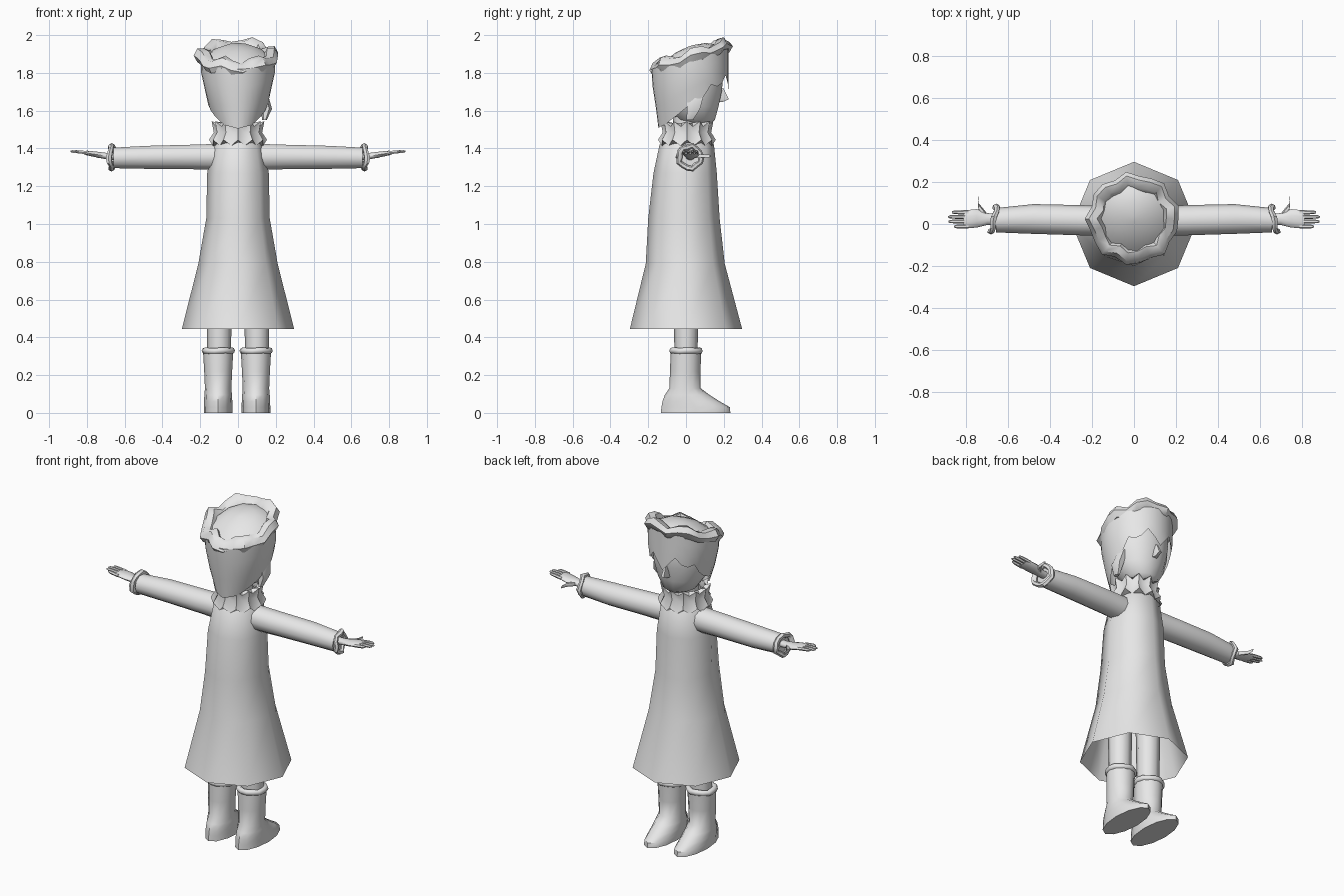
import bpy, bmesh, math
from mathutils import Vector

if "Cube" in bpy.data.objects:
    bpy.data.objects.remove(bpy.data.objects["Cube"])

GREY = bpy.data.materials.new("light grey")
GREY.diffuse_color = (0.8, 0.8, 0.8, 1)
GREY.use_nodes = True
GREY.node_tree.nodes["Principled BSDF"].inputs["Base Color"].default_value = GREY.diffuse_color


def finish(name, bm, angle=50):
    bmesh.ops.recalc_face_normals(bm, faces=bm.faces)
    me = bpy.data.meshes.new(name)
    bm.to_mesh(me)
    bm.free()
    me.materials.append(GREY)
    me.shade_smooth()
    me.set_sharp_from_angle(angle=math.radians(angle))
    ob = bpy.data.objects.new(name, me)
    bpy.context.collection.objects.link(ob)
    return ob


def loft(bm, rings, cap0=True, cap1=True, closed=False):
    """Skin a list of point rings; optionally join last ring to first."""
    vs = [[bm.verts.new(p) for p in r] for r in rings]
    pairs = list(zip(vs, vs[1:])) + ([(vs[-1], vs[0])] if closed else [])
    for a, b in pairs:
        for i in range(len(a)):
            j = (i + 1) % len(a)
            bm.faces.new((a[i], a[j], b[j], b[i]))
    if not closed:
        if cap0:
            bm.faces.new(vs[0])
        if cap1:
            bm.faces.new(vs[-1])


def circle(n):
    return [2 * math.pi * i / n for i in range(n)]


def flat_ring(cx, z, rx, y0, y1, n=8):
    cy, ry = (y0 + y1) / 2, (y1 - y0) / 2
    return [(cx + rx * math.cos(a), cy + ry * math.sin(a), z) for a in circle(n)]


def side_ring(s, x, y, z, ry, rz, n=10):
    return [(s * x, y + ry * math.cos(a), z + rz * math.sin(a)) for a in circle(n)]


def lumpy_ring(name, place, R, r, n, m, lump, phase=0.0):
    """Uneven fur roll; place(u, v, h) maps ring coordinates to space."""
    bm = bmesh.new()
    rings = []
    for i, a in enumerate(circle(n)):
        w = lump * math.sin(i * 2.4 + phase)
        h = lump * math.sin(i * 1.7 + 1 + phase)
        rings.append([place((R + w + r * math.cos(b)) * math.cos(a),
                            (R + w + r * math.cos(b)) * math.sin(a),
                            h + (r + h * 0.4) * math.sin(b)) for b in circle(m)])
    loft(bm, rings, closed=True)
    return finish(name, bm)


def interp(table, x):
    for (x0, y0), (x1, y1) in zip(table, table[1:]):
        if x <= x1:
            return y0 + (y1 - y0) * max(0, (x - x0) / (x1 - x0))
    return table[-1][1]


# Dress, open at the hem
bm = bmesh.new()
loft(bm, [flat_ring(0, *r) for r in (
    (0.445, 0.297, -0.297, 0.297), (0.79, 0.21, -0.213, 0.205),
    (1.03, 0.168, -0.20, 0.178), (1.27, 0.163, -0.172, 0.163),
    (1.42, 0.135, -0.14, 0.148), (1.46, 0.10, -0.10, 0.11))], cap0=False)
finish("dress", bm)

# Neck
bm = bmesh.new()
loft(bm, [flat_ring(0, 1.42, 0.08, -0.07, 0.09), flat_ring(0, 1.6, 0.075, -0.07, 0.09)])
finish("neck", bm)

# Ruffled collar with zigzag edges
bm = bmesh.new()
rings = []
for z, r, dz, dr in ((1.535, 0.105, 0.0, 0.0), (1.53, 0.13, 0.014, 0.01), (1.485, 0.122, 0.0, 0.006),
                     (1.43, 0.145, 0.016, 0.008), (1.42, 0.11, 0.0, 0.0)):
    rings.append([((r + dr * (-1) ** i) * math.cos(a), 0.005 + (r + dr * (-1) ** i) * math.sin(a),
                   z + dz * (-1) ** i) for i, a in enumerate(circle(24))])
loft(bm, rings, False, False)
finish("collar", bm)

# Head, tapering to the chin
bm = bmesh.new()
loft(bm, [flat_ring(0, *r, n=14) for r in (
    (1.525, 0.05, 0.0, 0.12), (1.55, 0.095, -0.05, 0.155), (1.62, 0.14, -0.10, 0.175),
    (1.71, 0.165, -0.13, 0.195), (1.80, 0.17, -0.13, 0.20), (1.87, 0.155, -0.10, 0.18))])
finish("head", bm)

# Nose
bm = bmesh.new()
loft(bm, [flat_ring(0, 1.645, 0.018, 0.15, 0.195, 6), flat_ring(0, 1.66, 0.018, 0.15, 0.232, 6),
          flat_ring(0, 1.72, 0.008, 0.16, 0.20, 6)])
finish("nose", bm)

# Hair shell: long behind (angle 0), rising along the sides, pointed fringe in front
SLOPE = 0.32
EDGE = [(0, 1.505), (40, 1.525), (65, 1.57), (90, 1.63), (108, 1.66), (125, 1.745),
        (140, 1.72), (157, 1.79), (180, 1.70)]
WIDTH = [(1.50, 0.105), (1.62, 0.155), (1.80, 0.195), (1.9, 0.195)]
BACK = [(1.50, 0.165), (1.62, 0.18), (1.78, 0.205), (1.9, 0.20)]
bm = bmesh.new()
rings = []
for t in (0, 0.3, 0.65, 1):
    ring = []
    for a in circle(32):
        ang = math.degrees(a)
        y = -math.cos(a)
        top = 1.875 + SLOPE * 0.17 * y
        z = top + (interp(EDGE, min(ang, 360 - ang)) - top) * t
        ry = interp(BACK, z) if y < 0 else 0.205
        ring.append((interp(WIDTH, z) * math.sin(a), 0.02 + ry * y, z))
    rings.append(ring)
loft(bm, rings, False, False)
finish("hair", bm)

# Stray lock at the side of the hair
bm = bmesh.new()
loft(bm, [flat_ring(0.14, 1.55, 0.012, 0.0, 0.04, 6), flat_ring(0.15, 1.61, 0.03, 0.0, 0.08, 6),
          flat_ring(0.14, 1.68, 0.02, 0.0, 0.1, 6)])
finish("hair_lock", bm)

# Cap crown, tilted with the fur band
bm = bmesh.new()
rings = []
for r, h in ((0.18, 0.0), (0.14, 0.03), (0.08, 0.058), (0.015, 0.068)):
    rings.append([(r * math.cos(a), 0.025 + r * math.sin(a),
                   1.875 + h + SLOPE * r * math.sin(a)) for a in circle(12)])
loft(bm, rings, cap0=False)
finish("cap_crown", bm)

# Fur band around the cap
lumpy_ring("cap_fur_band",
           lambda u, v, h: (u * 1.02 - 0.005, 0.025 + v, 1.883 + SLOPE * v + h),
           0.175, 0.038, 22, 6, 0.013)

for s, side in ((1, "right"), (-1, "left")):
    # Sleeve
    bm = bmesh.new()
    loft(bm, [side_ring(s, *r) for r in (
        (0.10, 0.015, 1.355, 0.07, 0.073), (0.25, 0.018, 1.355, 0.072, 0.068),
        (0.48, 0.024, 1.353, 0.071, 0.064), (0.66, 0.018, 1.35, 0.058, 0.057))])
    finish(side + "_sleeve", bm)

    # Fur cuff, slanted
    lumpy_ring(side + "_cuff",
               lambda u, v, h: (s * (0.668 + h - 0.2 * u), 0.02 + u, 1.353 + v),
               0.058, 0.015, 14, 6, 0.005, 1.0)

    # Palm
    bm = bmesh.new()
    loft(bm, [side_ring(s, *r) for r in (
        (0.64, 0.022, 1.357, 0.025, 0.02), (0.70, 0.024, 1.36, 0.028, 0.018),
        (0.75, 0.027, 1.368, 0.044, 0.016), (0.80, 0.023, 1.376, 0.043, 0.013),
        (0.815, 0.022, 1.377, 0.036, 0.008))])
    # Four fingers
    for y, x1 in ((-0.012, 0.86), (0.012, 0.885), (0.034, 0.887), (0.056, 0.87)):
        loft(bm, [side_ring(s, x, y, z, r, r, 6) for x, z, r in (
            (0.79, 1.376, 0.010), (0.84, 1.382, 0.0095), (x1 - 0.01, 1.384, 0.008), (x1, 1.384, 0.004))])
    # Thumb
    loft(bm, [side_ring(s, *r, 6) for r in (
        (0.705, 0.035, 1.36, 0.02, 0.013), (0.742, 0.082, 1.36, 0.018, 0.011),
        (0.746, 0.115, 1.36, 0.013, 0.009), (0.742, 0.128, 1.36, 0.005, 0.005))])
    finish(side + "_hand", bm)

    # Leg
    bm = bmesh.new()
    loft(bm, [flat_ring(s * 0.1, 0.25, 0.062, -0.06, 0.06),
              flat_ring(s * 0.1, 0.80, 0.07, -0.07, 0.07)])
    finish(side + "_leg", bm)

    # Boot
    bm = bmesh.new()
    loft(bm, [flat_ring(s * 0.1 - 0.005, *r, n=12) for r in (
        (0.0, 0.076, -0.133, 0.235), (0.03, 0.076, -0.13, 0.232), (0.06, 0.075, -0.125, 0.18),
        (0.095, 0.073, -0.112, 0.125), (0.13, 0.07, -0.088, 0.078), (0.22, 0.074, -0.085, 0.077),
        (0.325, 0.08, -0.081, 0.08))])
    finish(side + "_boot", bm)

    # Boot rim
    lumpy_ring(side + "_boot_rim",
               lambda u, v, h: (s * 0.1 - 0.005 + u, v, 0.328 + h),
               0.072, 0.017, 14, 8, 0.002)
